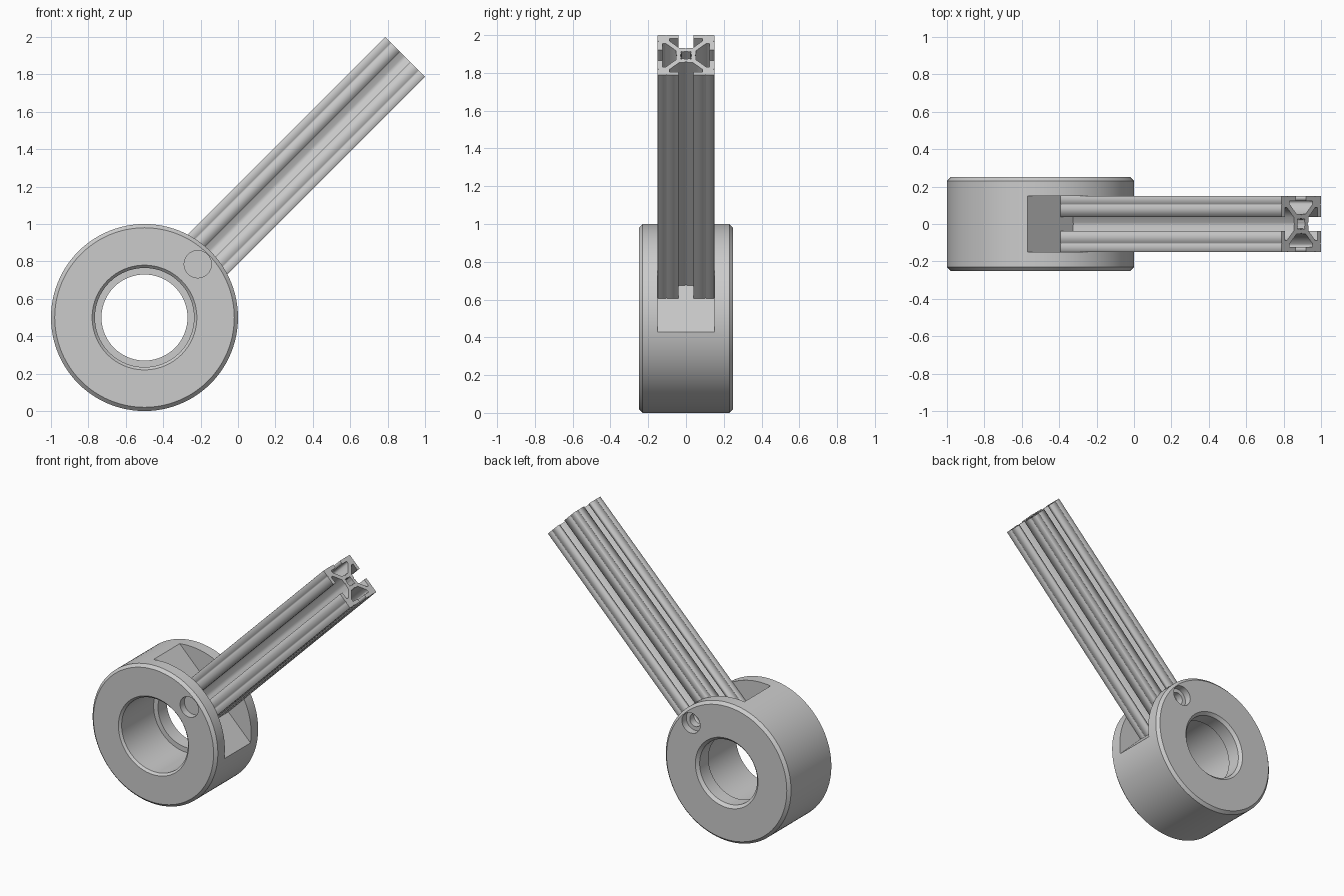
import bpy, bmesh, math
from mathutils import Matrix, Vector

if "Cube" in bpy.data.objects:
    bpy.data.objects.remove(bpy.data.objects["Cube"])

CENTER = Vector((-0.5, 0, 0.5))          # ring centre
TILT = Matrix.Rotation(math.radians(45), 4, 'Y')
FRAME = Matrix.Translation(CENTER) @ TILT  # local z runs along the arm


def mesh_object(name, bm):
    bmesh.ops.recalc_face_normals(bm, faces=bm.faces)
    me = bpy.data.meshes.new(name)
    bm.to_mesh(me)
    bm.free()
    ob = bpy.data.objects.new(name, me)
    bpy.context.collection.objects.link(ob)
    return ob


def select_only(ob):
    bpy.ops.object.select_all(action='DESELECT')
    ob.select_set(True)
    bpy.context.view_layer.objects.active = ob


def cut(target, bm):
    cutter = mesh_object("cutter", bm)
    cutter.hide_render = True
    mod = target.modifiers.new("cut", 'BOOLEAN')
    mod.operation, mod.solver, mod.object = 'DIFFERENCE', 'EXACT', cutter
    select_only(target)
    bpy.ops.object.modifier_apply(modifier=mod.name)
    bpy.data.objects.remove(cutter, do_unlink=True)


def lathe(profile, steps=96):
    # closed (radius, y) profile turned around the y axis
    bm = bmesh.new()
    rings = []
    for i in range(steps):
        a = 2 * math.pi * i / steps
        rings.append([bm.verts.new((r * math.cos(a), y, r * math.sin(a))) for r, y in profile])
    n = len(profile)
    for i in range(steps):
        p, q = rings[i], rings[(i + 1) % steps]
        for j in range(n):
            k = (j + 1) % n
            bm.faces.new((p[j], p[k], q[k], q[j]))
    bmesh.ops.transform(bm, matrix=Matrix.Translation(CENTER), verts=bm.verts)
    return bm


def drill(radius, y0, y1, along):
    # cylinder along y, placed on the arm axis
    bm = bmesh.new()
    place = FRAME @ Matrix.Translation((0, (y0 + y1) / 2, along)) @ Matrix.Rotation(math.pi / 2, 4, 'X')
    bmesh.ops.create_cone(bm, cap_ends=True, segments=32, radius1=radius, radius2=radius,
                          depth=abs(y1 - y0), matrix=place)
    return bm


# Ring housing with chamfered rims and a stepped bore
ring = mesh_object("ring_housing", lathe([
    (0.28, -0.25), (0.48, -0.25), (0.5, -0.23), (0.5, 0.23), (0.48, 0.25),
    (0.25, 0.25), (0.23, 0.23), (0.23, 0.13), (0.265, 0.13), (0.265, -0.235)]))

# Pocket that receives the arm
pocket = bmesh.new()
bmesh.ops.create_cube(pocket, size=1, matrix=FRAME @ Matrix.Translation((0, 0, 0.5))
                      @ Matrix.Diagonal((1.2, 0.3, 0.4, 1)))
cut(ring, pocket)

# Screw hole through both cheeks, counterbored on each side
cut(ring, drill(0.045, -0.3, 0.3, 0.403))
for s in (-1, 1):
    cut(ring, drill(0.073, s * 0.2, s * 0.3, 0.403))
select_only(ring)
bpy.ops.object.shade_smooth_by_angle(angle=math.radians(25))

# Slotted rail arm: half of one side, mirrored and repeated four times
half = [(0.048, 0), (0.054, 0.009), (0.054, 0.035), (0.1066, 0.0876), (0.124, 0.0876),
        (0.124, 0.0384), (0.15, 0.0384), (0.15, 0.1), (0.145, 0.104), (0.15, 0.108),
        (0.15, 0.147)]
side = [(u, -v) for u, v in reversed(half[1:])] + half
outline = []
for k in range(4):
    c, s = ((1, 0), (0, 1), (-1, 0), (0, -1))[k]
    outline += [(u * c - v * s, u * s + v * c) for u, v in side]

# Central bore with four corner reliefs
bore = []
for i in range(24):
    a = 2 * math.pi * i / 24
    r = 0.04 if i % 6 == 3 else 0.029
    bore.append((r * math.cos(a), r * math.sin(a)))

start, end = 0.30, 1.971
curve = bpy.data.curves.new("rail_arm", 'CURVE')
curve.dimensions = '2D'
curve.fill_mode = 'BOTH'
curve.extrude = (end - start) / 2
for loop in (outline, bore):
    sp = curve.splines.new('POLY')
    sp.points.add(len(loop) - 1)
    for p, (u, v) in zip(sp.points, loop):
        p.co = (u, v, 0, 1)
    sp.use_cyclic_u = True
arm = bpy.data.objects.new("rail_arm", curve)
bpy.context.collection.objects.link(arm)
arm.matrix_world = FRAME @ Matrix.Translation((0, 0, (start + end) / 2))
select_only(arm)
bpy.ops.object.convert(target='MESH')
